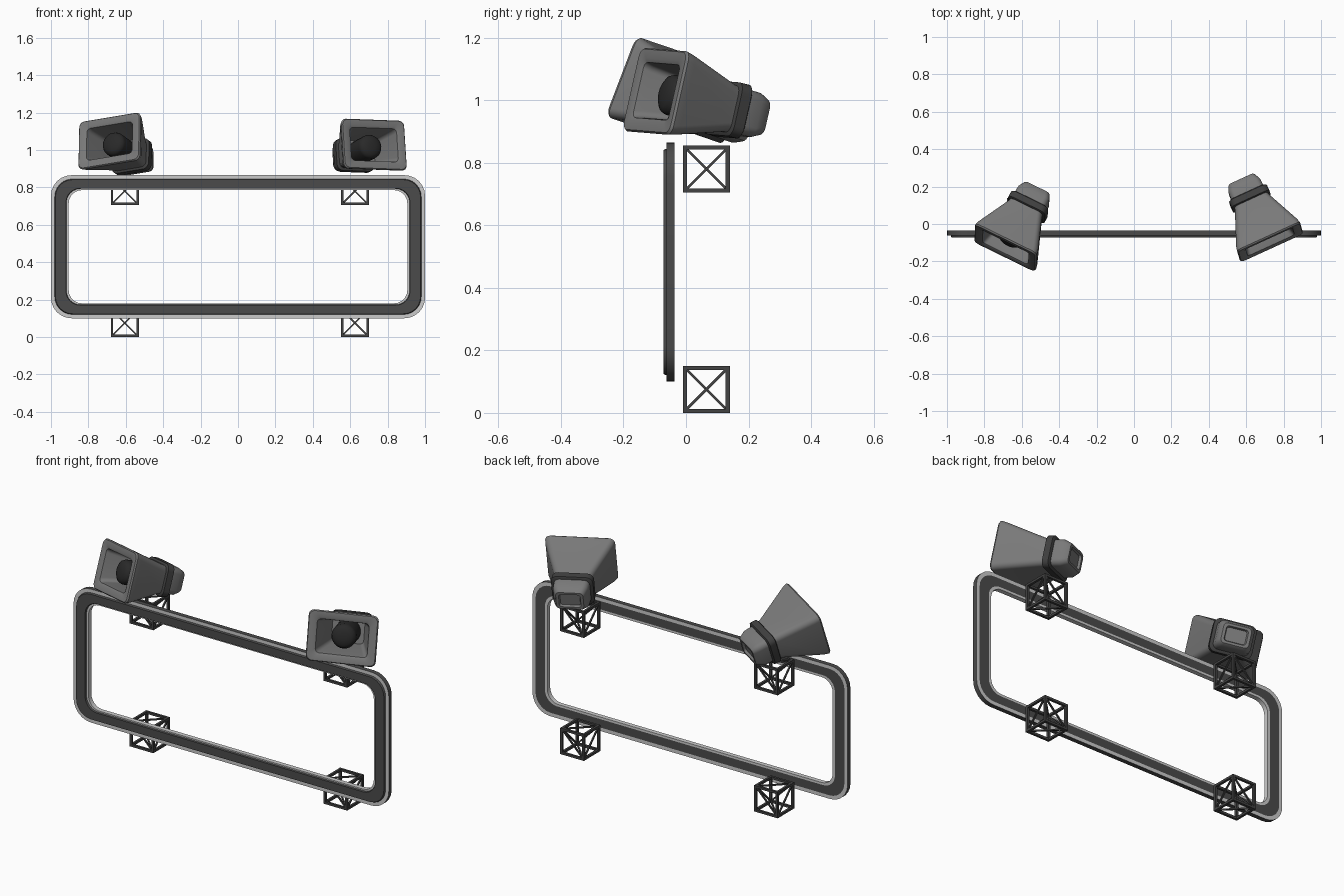
import bpy, bmesh, math
from mathutils import Vector, Matrix, Euler

if "Cube" in bpy.data.objects:
    bpy.data.objects.remove(bpy.data.objects["Cube"])


def mat(name, v):
    m = bpy.data.materials.new(name)
    m.diffuse_color = (v, v, v, 1)
    m.use_nodes = True
    m.node_tree.nodes["Principled BSDF"].inputs["Base Color"].default_value = m.diffuse_color
    return m


LAMP = mat("lamp_grey", 0.19)
BAND = mat("band_charcoal", 0.05)
BULB = mat("bulb_black", 0.022)
DARK = mat("frame_dark_grey", 0.07)
LIGHT = mat("strip_light_grey", 0.6)
TRUSS = mat("truss_dark_grey", 0.055)


def finish(bm, name, mats, matrix=Matrix(), angle=35):
    bmesh.ops.recalc_face_normals(bm, faces=bm.faces)
    me = bpy.data.meshes.new(name)
    bm.to_mesh(me)
    bm.free()
    for m in mats:
        me.materials.append(m)
    ob = bpy.data.objects.new(name, me)
    bpy.context.collection.objects.link(ob)
    ob.matrix_world = matrix
    bpy.ops.object.select_all(action='DESELECT')
    ob.select_set(True)
    bpy.context.view_layer.objects.active = ob
    bpy.ops.object.shade_smooth_by_angle(angle=math.radians(angle))
    return ob


def rounded_rect(y, w, h, r, n=6):
    pts = []
    for k, (sx, sz) in enumerate([(1, 1), (-1, 1), (-1, -1), (1, -1)]):
        for i in range(n + 1):
            a = math.pi / 2 * (k + i / n)
            pts.append((sx * (w / 2 - r) + r * math.cos(a), y,
                        sz * (h / 2 - r) + r * math.sin(a)))
    return pts


def loft(name, sections, mats, matrix=Matrix(), closed=False, caps=True, rule=None):
    """Skin rounded rectangles (y, width, height, radius) along y."""
    bm = bmesh.new()
    rings = [[bm.verts.new(p) for p in rounded_rect(*s)] for s in sections]
    n = len(rings[0])
    for k in range(len(rings) if closed else len(rings) - 1):
        a, b = rings[k], rings[(k + 1) % len(rings)]
        for i in range(n):
            f = bm.faces.new((a[i], a[(i + 1) % n], b[(i + 1) % n], b[i]))
            f.material_index = rule[k] if rule else 0
    if caps and not closed:
        bm.faces.new(rings[0])
        bm.faces.new(rings[-1])
    return finish(bm, name, mats, matrix)


# Rounded display frame: dark channel with light strips at both edges
frame_profile = [
    (-.036, 2.0, .765, .11), (-.062, 2.0, .765, .11), (-.062, 1.96, .725, .095),
    (-.072, 1.952, .717, .092), (-.072, 1.84, .625, .075), (-.062, 1.835, .62, .075),
    (-.062, 1.81, .605, .07), (-.036, 1.81, .605, .07), (-.036, 1.84, .63, .075),
    (-.036, 1.96, .725, .095)]
loft("display_frame", frame_profile, [DARK, LIGHT],
     Matrix.Translation((0, 0, .4825)), closed=True,
     rule=[0, 1, 0, 0, 0, 1, 1, 1, 0, 1])


# Truss cubes: edge bars plus diagonals that cross on opposite faces
def bar(bm, p, q, t):
    p, q = Vector(p), Vector(q)
    d = q - p
    m = (Matrix.Translation((p + q) / 2) @ d.to_track_quat('Z', 'Y').to_matrix().to_4x4()
         @ Matrix.Diagonal((t, t, d.length, 1)))
    bmesh.ops.create_cube(bm, size=1, matrix=m)


def truss_cube(name, centre, size=.15, t=.013):
    bm = bmesh.new()
    h = size / 2 - t / 2
    for ax in range(3):
        u, v = (ax + 1) % 3, (ax + 2) % 3
        for su in (-1, 1):
            for sv in (-1, 1):
                p, q = [0] * 3, [0] * 3
                p[u] = q[u] = su * h
                p[v] = q[v] = sv * h
                p[ax], q[ax] = -size / 2, size / 2
                bar(bm, p, q, t)
        for s in (-1, 1):
            p, q = [0] * 3, [0] * 3
            p[ax] = q[ax] = s * h
            p[u], q[u] = -h, h
            p[v], q[v] = -s * h, s * h
            bar(bm, p, q, .008)
    finish(bm, name, [TRUSS], Matrix.Translation(centre))


for side, x in (("left", -.605), ("right", .625)):
    for level, z in (("lower", .075), ("upper", .78)):
        truss_cube(f"truss_{side}_{level}", (x, .065, z))


# Floodlights: horn, bulb, neck band and rear housing, mouth at local origin
def floodlight(side, pos, yaw, pitch, roll):
    rad = math.radians
    m = (Matrix.Translation(pos) @ Matrix.Rotation(rad(yaw), 4, 'Z')
         @ Matrix.Rotation(rad(-pitch), 4, 'X') @ Matrix.Rotation(rad(roll), 4, 'Y'))
    horn = [(.26, .19, .15, .03), (.235, .20, .155, .03), (.035, .358, .262, .03),
            (.008, .37, .274, .03), (0, .36, .264, .03), (0, .30, .205, .025),
            (.006, .275, .182, .022), (.03, .26, .17, .022), (.19, .17, .125, .02)]
    loft(f"lamp_horn_{side}", horn, [LAMP], m)
    loft(f"lamp_band_{side}", [(.245, .205, .16, .03), (.25, .222, .176, .035),
                               (.285, .222, .176, .035), (.29, .205, .16, .03)], [BAND], m)
    loft(f"lamp_housing_{side}", [(.28, .19, .148, .03), (.335, .185, .145, .03),
                                  (.37, .155, .115, .025), (.375, .145, .105, .02),
                                  (.375, .115, .08, .015), (.362, .105, .07, .012)], [LAMP], m)
    bulb = [(.19, .066), (.06, .066), (.045, .06), (.035, .045), (.03, .02)]
    bm = bmesh.new()
    rings = [[bm.verts.new((r * math.cos(a * math.tau / 24), y, r * math.sin(a * math.tau / 24)))
              for a in range(24)] for y, r in bulb]
    for a, b in zip(rings, rings[1:]):
        for i in range(24):
            bm.faces.new((a[i], a[(i + 1) % 24], b[(i + 1) % 24], b[i]))
    bm.faces.new(rings[0])
    bm.faces.new(rings[-1])
    finish(bm, f"lamp_bulb_{side}", [BULB], m)


floodlight("left", (-.69, -.13, 1.05), -29, 19, -9)
floodlight("right", (.73, -.10, 1.03), 25, 13, 2)
